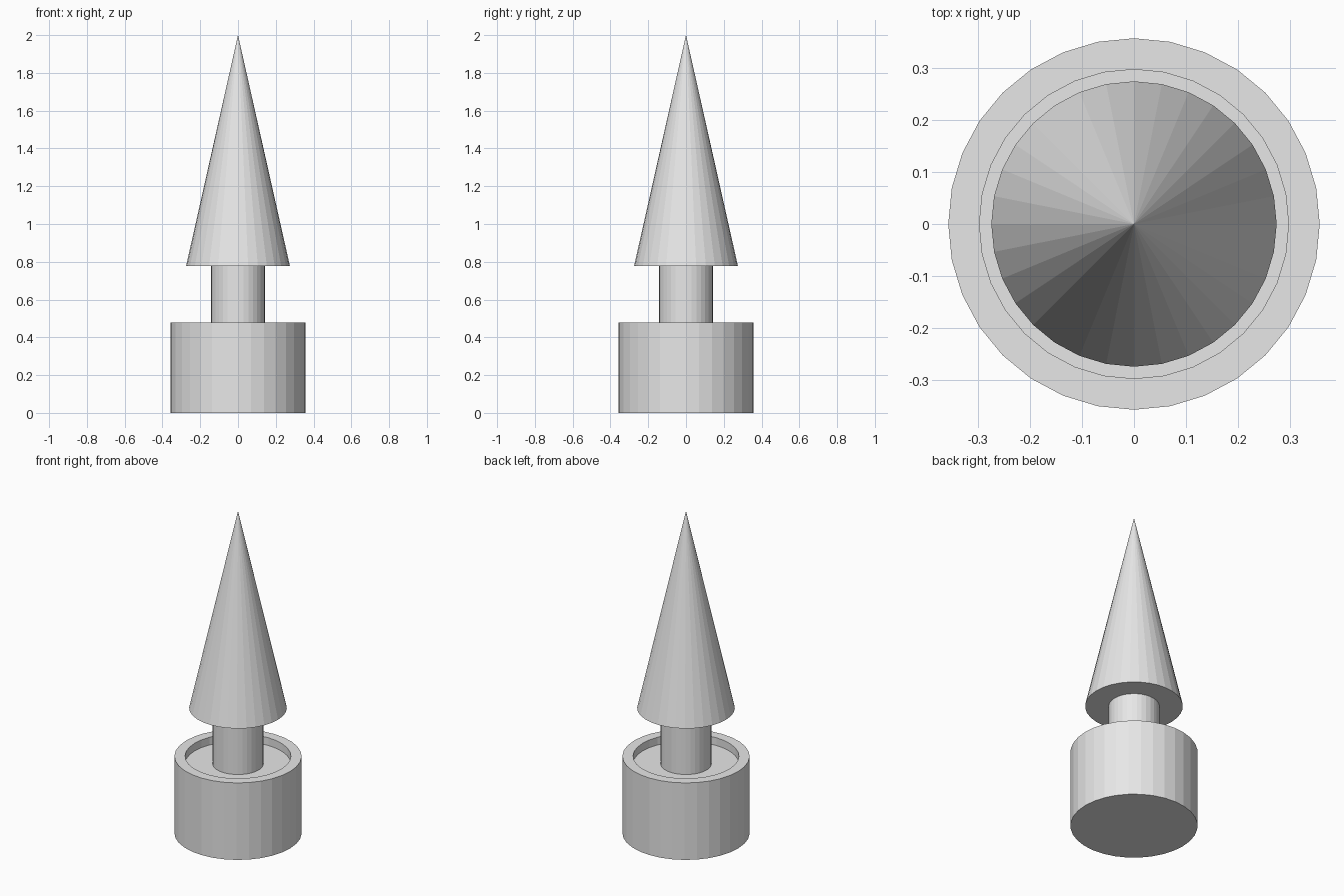
import bpy
import bmesh
import math

SIDES = 32

cube = bpy.data.objects.get("Cube")
if cube:
    bpy.data.objects.remove(cube, do_unlink=True)

# Single plain grey finish
grey = bpy.data.materials.new("light_grey")
grey.use_nodes = True
grey.diffuse_color = (0.8, 0.8, 0.8, 1)
grey.node_tree.nodes["Principled BSDF"].inputs["Base Color"].default_value = (0.8, 0.8, 0.8, 1)


def lathe(name, profile):
    """Turn an (radius, height) profile, running bottom to top, into a faceted solid."""
    bm = bmesh.new()
    verts = [bm.verts.new((r, 0, z)) for r, z in profile]
    edges = [bm.edges.new(pair) for pair in zip(verts, verts[1:])]
    bmesh.ops.spin(bm, geom=verts + edges, cent=(0, 0, 0), axis=(0, 0, 1),
                   angle=math.tau, steps=SIDES, use_merge=False)
    bmesh.ops.remove_doubles(bm, verts=bm.verts, dist=0.0001)
    bmesh.ops.recalc_face_normals(bm, faces=bm.faces)
    mesh = bpy.data.meshes.new(name)
    bm.to_mesh(mesh)
    bm.free()
    mesh.materials.append(grey)
    obj = bpy.data.objects.new(name, mesh)
    bpy.context.collection.objects.link(obj)
    return obj


# Pot with a shallow recess inside the rim
lathe("pot", [(0, 0), (0.358, 0), (0.358, 0.478), (0.298, 0.478), (0.298, 0.43), (0, 0.43)])

# Trunk standing on the recessed floor
lathe("trunk", [(0, 0.43), (0.143, 0.43), (0.143, 0.777), (0, 0.777)])

# Conical foliage
lathe("foliage", [(0, 0.777), (0.275, 0.777), (0, 2)])
